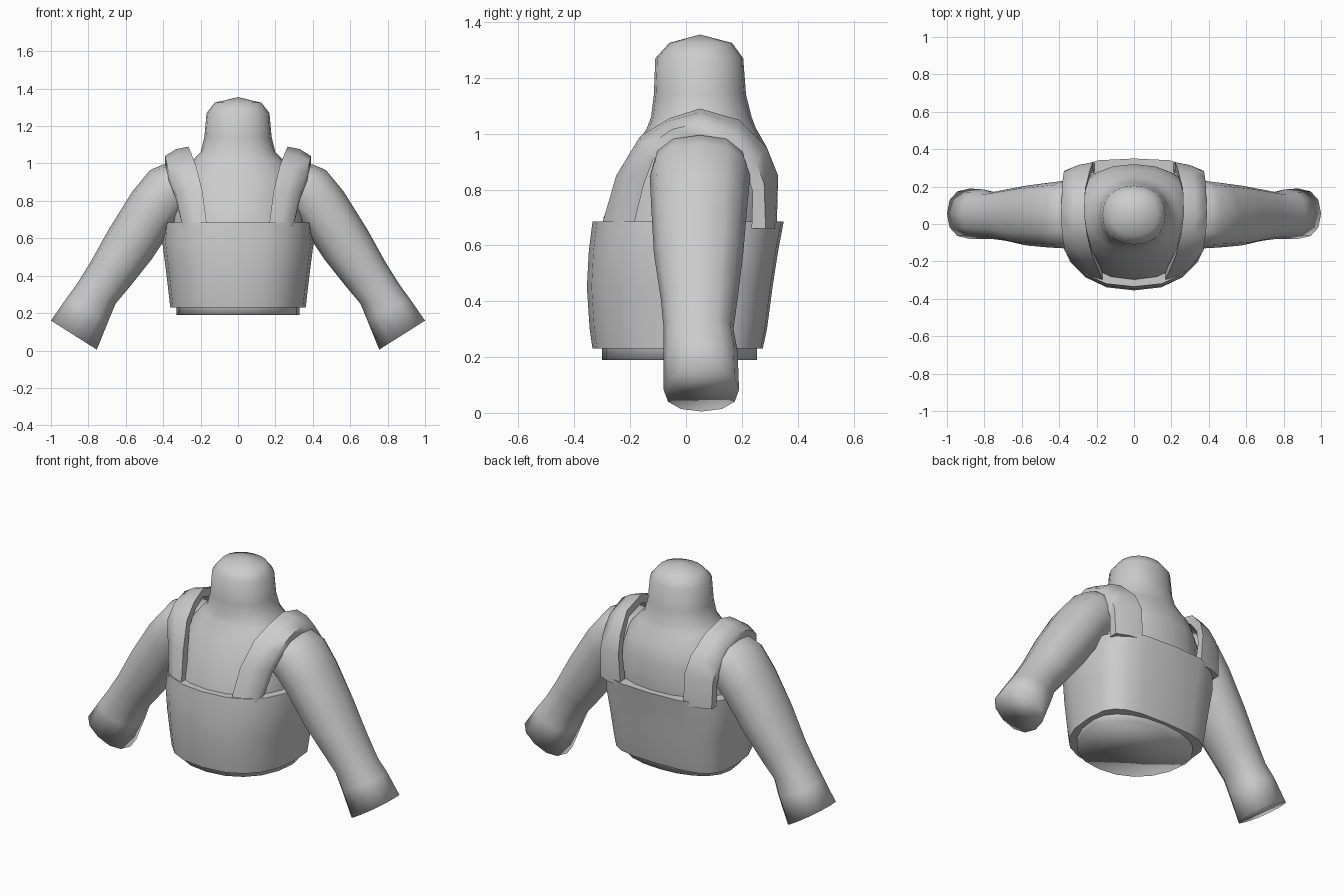
import bpy
import bmesh
from math import sin, cos, pi, copysign
from mathutils import Vector

old = bpy.data.objects.get("Cube")
if old:
    bpy.data.objects.remove(old, do_unlink=True)

GREY = (0.6, 0.6, 0.6, 1)
mat = bpy.data.materials.new("plain grey")
mat.use_nodes = True
mat.diffuse_color = GREY
mat.node_tree.nodes["Principled BSDF"].inputs["Base Color"].default_value = GREY


def finish(name, bm):
    bmesh.ops.recalc_face_normals(bm, faces=bm.faces)
    mesh = bpy.data.meshes.new(name)
    bm.to_mesh(mesh)
    bm.free()
    mesh.materials.append(mat)
    mesh.shade_smooth()
    obj = bpy.data.objects.new(name, mesh)
    bpy.context.collection.objects.link(obj)
    return obj


def skin(bm, rings, closed=True):
    """Join successive rows of points with quads."""
    rows = [[bm.verts.new(p) for p in ring] for ring in rings]
    for a, b in zip(rows, rows[1:]):
        n = len(a)
        for i in range(n if closed else n - 1):
            j = (i + 1) % n
            bm.faces.new((a[i], a[j], b[j], b[i]))
    return rows


def power(v, n):
    return copysign(abs(v) ** (2 / n), v)


def oval(z, rx, front, back, n_front, n_back, sides=20, mid=0.05):
    """Horizontal section with a rounder front and a squarer back."""
    ring = []
    for i in range(sides):
        a = 2 * pi * i / sides
        n, ry = (n_back, back - mid) if sin(a) > 0 else (n_front, mid - front)
        ring.append((rx * power(cos(a), n), mid + ry * power(sin(a), n), z))
    return ring


# Torso and neck: height, half width, front y, back y
torso = [(0.19, 0.33, -0.30, 0.255), (0.25, 0.33, -0.30, 0.255),
         (0.60, 0.36, -0.31, 0.31), (0.70, 0.355, -0.295, 0.315),
         (0.85, 0.33, -0.235, 0.32), (0.95, 0.30, -0.185, 0.29),
         (1.02, 0.24, -0.14, 0.25), (1.06, 0.20, -0.125, 0.235),
         (1.14, 0.18, -0.115, 0.215), (1.27, 0.168, -0.11, 0.205),
         (1.325, 0.125, -0.06, 0.165)]
bm = bmesh.new()
rows = skin(bm, [oval(*s, 2.2, 2.2) for s in torso])
bm.faces.new(rows[0])
tip = bm.verts.new((0, 0.05, 1.355))
top = rows[-1]
for i, v in enumerate(top):
    bm.faces.new((v, top[(i + 1) % len(top)], tip))
finish("torso_and_neck", bm)

# Vest band around the chest
band = [(0.23, 0.362, -0.335, 0.275), (0.30, 0.37, -0.345, 0.29),
        (0.45, 0.388, -0.355, 0.31), (0.58, 0.405, -0.348, 0.33),
        (0.685, 0.395, -0.335, 0.35)]
bm = bmesh.new()
rows = skin(bm, [oval(*s, 2.4, 3.2) for s in band])
bm.faces.new(rows[0])
bm.faces.new(rows[-1])
vest = finish("vest_band", bm)
bpy.context.view_layer.objects.active = vest
vest.select_set(True)
bpy.ops.object.shade_smooth_by_angle(angle=pi / 3)

# Arms: upper edge x, z, lower edge x, z, front y, back y
arm = [(0.28, 0.99, 0.20, 0.82, -0.09, 0.19), (0.40, 0.995, 0.24, 0.77, -0.12, 0.22),
       (0.47, 0.965, 0.29, 0.73, -0.13, 0.23), (0.565, 0.85, 0.36, 0.64, -0.125, 0.22),
       (0.69, 0.65, 0.46, 0.49, -0.115, 0.205), (0.79, 0.47, 0.575, 0.345, -0.09, 0.185),
       (0.865, 0.35, 0.655, 0.25, -0.08, 0.17), (0.92, 0.275, 0.69, 0.165, -0.08, 0.185),
       (1.0, 0.16, 0.755, 0.005, -0.08, 0.19)]


def arm_ring(side, xa, za, xb, zb, front, back, sides=12):
    up, low = Vector((xa, 0, za)), Vector((xb, 0, zb))
    ring = []
    for i in range(sides):
        a = 2 * pi * i / sides
        p = (up + low) / 2 + (up - low) / 2 * power(cos(a), 2.3)
        y = (front + back) / 2 + (back - front) / 2 * power(sin(a), 2.3)
        ring.append((side * p.x, y, p.z))
    return ring


# Shoulder straps: inner edge x, y, z, outer edge x, y, z
strap = [(0.165, -0.305, 0.66, 0.295, -0.24, 0.66), (0.19, -0.25, 0.85, 0.335, -0.19, 0.85),
         (0.225, -0.165, 0.99, 0.37, -0.145, 0.95), (0.25, -0.06, 1.055, 0.385, -0.05, 1.015),
         (0.265, 0.05, 1.09, 0.39, 0.05, 1.04), (0.26, 0.19, 1.05, 0.385, 0.18, 0.99),
         (0.235, 0.29, 0.95, 0.38, 0.25, 0.90), (0.22, 0.33, 0.85, 0.375, 0.28, 0.82),
         (0.21, 0.325, 0.66, 0.37, 0.285, 0.66)]


def strap_ring(side, xi, yi, zi, xo, yo, zo):
    inner, outer = Vector((xi, yi, zi)), Vector((xo, yo, zo))
    core = Vector((0.20, 0.05, 0.66))
    mid = (inner + outer) / 2
    mid += (mid - core).normalized() * 0.012
    ring = [inner, mid, outer]
    # Underside sits closer to the shoulder
    for p in (outer, mid, inner):
        pull = core - p
        pull.x = 0
        ring.append(p + pull.normalized() * 0.05)
    return [(side * p.x, p.y, p.z) for p in ring]


for side, label in ((1, "left"), (-1, "right")):
    bm = bmesh.new()
    rows = skin(bm, [arm_ring(side, *s) for s in arm])
    bm.faces.new(rows[0])
    bm.faces.new(rows[-1])
    finish(label + "_arm", bm)

    bm = bmesh.new()
    rows = skin(bm, [strap_ring(side, *s) for s in strap])
    bm.faces.new(rows[0])
    bm.faces.new(rows[-1])
    obj = finish(label + "_shoulder_strap", bm)
    bpy.ops.object.select_all(action="DESELECT")
    bpy.context.view_layer.objects.active = obj
    obj.select_set(True)
    bpy.ops.object.shade_smooth_by_angle(angle=pi / 3)
